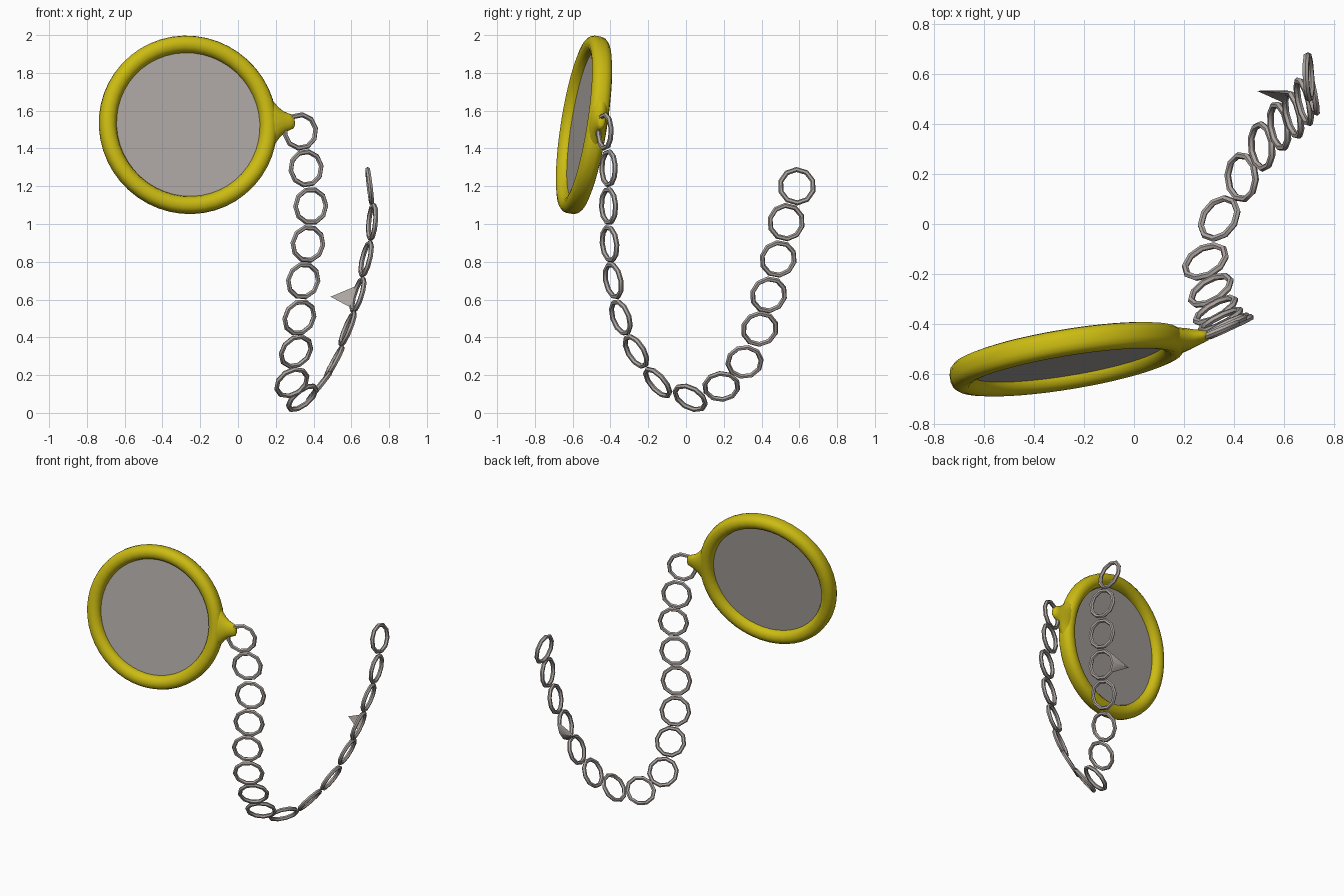
import bpy, bmesh, math
from mathutils import Vector, Matrix

if "Cube" in bpy.data.objects:
    bpy.data.objects.remove(bpy.data.objects["Cube"])


def material(name, rgb):
    m = bpy.data.materials.new(name)
    m.diffuse_color = (*rgb, 1)
    m.use_nodes = True
    m.node_tree.nodes["Principled BSDF"].inputs["Base Color"].default_value = m.diffuse_color
    return m


GOLD = material("yellow gold", (0.60, 0.50, 0.006))
STEEL = material("warm grey steel", (0.42, 0.38, 0.36))
GLASS = material("grey glass", (0.42, 0.39, 0.37))


def add_object(name, bm, mat, smooth=None):
    bmesh.ops.recalc_face_normals(bm, faces=bm.faces[:])
    me = bpy.data.meshes.new(name)
    bm.to_mesh(me)
    bm.free()
    me.materials.append(mat)
    ob = bpy.data.objects.new(name, me)
    bpy.context.collection.objects.link(ob)
    if smooth:
        bpy.ops.object.select_all(action='DESELECT')
        ob.select_set(True)
        bpy.context.view_layer.objects.active = ob
        bpy.ops.object.shade_smooth_by_angle(angle=math.radians(smooth))
    return ob


def frame(center, normal, along):
    """Matrix with local z on the normal and local x close to 'along'."""
    n = Vector(normal).normalized()
    u = Vector(along)
    u = (u - n * u.dot(n)).normalized()
    m = Matrix((u, n.cross(u), n)).transposed().to_4x4()
    m.translation = Vector(center)
    return m


def skin(bm, rings, closed):
    """Bridge equal vertex rings with quads."""
    loops = [[bm.verts.new(p) for p in ring] for ring in rings]
    k = len(loops[0])
    for i in range(len(loops) if closed else len(loops) - 1):
        a, b = loops[i], loops[(i + 1) % len(loops)]
        for j in range(k):
            bm.faces.new((a[j], a[(j + 1) % k], b[(j + 1) % k], b[j]))
    return loops


def revolve(bm, profile, steps):
    rings = []
    for i in range(steps):
        t = math.tau * i / steps
        rings.append([(r * math.cos(t), r * math.sin(t), h) for r, h in profile])
    skin(bm, rings, True)


# Tilted monocle frame: rounded rim
eye = frame((-0.265, -0.54, 1.525), (0.16, -0.975, 0.155), (1, 0.17, 0.03))
half = [(0.476, 0.014), (0.470, 0.034), (0.455, 0.048), (0.432, 0.054),
        (0.408, 0.048), (0.392, 0.033), (0.385, 0.014)]
bm = bmesh.new()
revolve(bm, half + [(r, -h) for r, h in reversed(half)], 48)
bm.transform(eye)
add_object("rim", bm, GOLD, 60)

# Flared nub that holds the chain
bm = bmesh.new()
rings = []
for r, w, t in [(0.405, 0.20, 0.045), (0.44, 0.15, 0.049), (0.465, 0.112, 0.047),
                (0.49, 0.08, 0.042), (0.515, 0.058, 0.034), (0.545, 0.044, 0.026),
                (0.566, 0.036, 0.019), (0.572, 0.022, 0.011)]:
    rings.append([(r, w * math.cos(a), t * math.sin(a))
                  for a in (math.tau * i / 16 for i in range(16))])
loops = skin(bm, rings, False)
bm.faces.new(loops[0])
bm.faces.new(loops[-1])
bm.transform(eye)
add_object("rim_nub", bm, GOLD, 60)

# Lens
bm = bmesh.new()
bmesh.ops.create_cone(bm, cap_ends=True, segments=48, radius1=0.39, radius2=0.39, depth=0.012)
bm.transform(eye)
add_object("lens", bm, GLASS)

# Chain: centre and facing direction of each link
LINKS = [
    ((0.33, -0.43, 1.49), (-0.38, 0.92, 0)),
    ((0.36, -0.41, 1.295), (-0.40, 0.91, 0)),
    ((0.385, -0.41, 1.095), (-0.42, 0.90, 0.03)),
    ((0.37, -0.405, 0.895), (-0.43, 0.90, 0.10)),
    ((0.345, -0.385, 0.70), (-0.45, 0.88, 0.18)),
    ((0.325, -0.345, 0.505), (-0.47, 0.82, 0.30)),
    ((0.307, -0.265, 0.325), (-0.45, 0.75, 0.46)),
    ((0.285, -0.15, 0.16), (-0.40, 0.69, 0.60)),
    ((0.34, 0.022, 0.08), (-0.57, 0.42, 0.70)),
    ((0.43, 0.187, 0.14), (-0.77, -0.03, 0.62)),
    ((0.51, 0.31, 0.27), (-0.87, -0.08, 0.47)),
    ((0.58, 0.39, 0.445), (-0.92, -0.15, 0.38)),
    ((0.635, 0.437, 0.625), (-0.93, -0.22, 0.29)),
    ((0.678, 0.488, 0.815), (-0.95, -0.22, 0.23)),
    ((0.71, 0.53, 1.01), (-0.97, -0.20, 0.09)),
    ((0.697, 0.587, 1.20), (-0.99, -0.04, -0.12)),
]
WIRE = [(0.089 + 0.0135 * math.cos(math.tau * i / 6),
         0.0135 * math.sin(math.tau * i / 6)) for i in range(6)]
SPIKE_LINK, SPIKE_TIP = 12, Vector((0.49, 0.532, 0.615))
for i, (c, n) in enumerate(LINKS):
    before = Vector(LINKS[max(i - 1, 0)][0])
    after = Vector(LINKS[min(i + 1, len(LINKS) - 1)][0])
    bm = bmesh.new()
    revolve(bm, WIRE, 10)
    # half a step of turn, so links meet flat to flat
    bm.transform(frame(c, n, after - before) @ Matrix.Rotation(math.pi / 10, 4, 'Z'))
    if i == SPIKE_LINK:
        # one link has a corner drawn out into a spike
        tip = min(bm.verts, key=lambda v: (v.co - SPIKE_TIP).length)
        tip.co = SPIKE_TIP
    add_object(f"chain_link_{i + 1}", bm, STEEL, 35)
